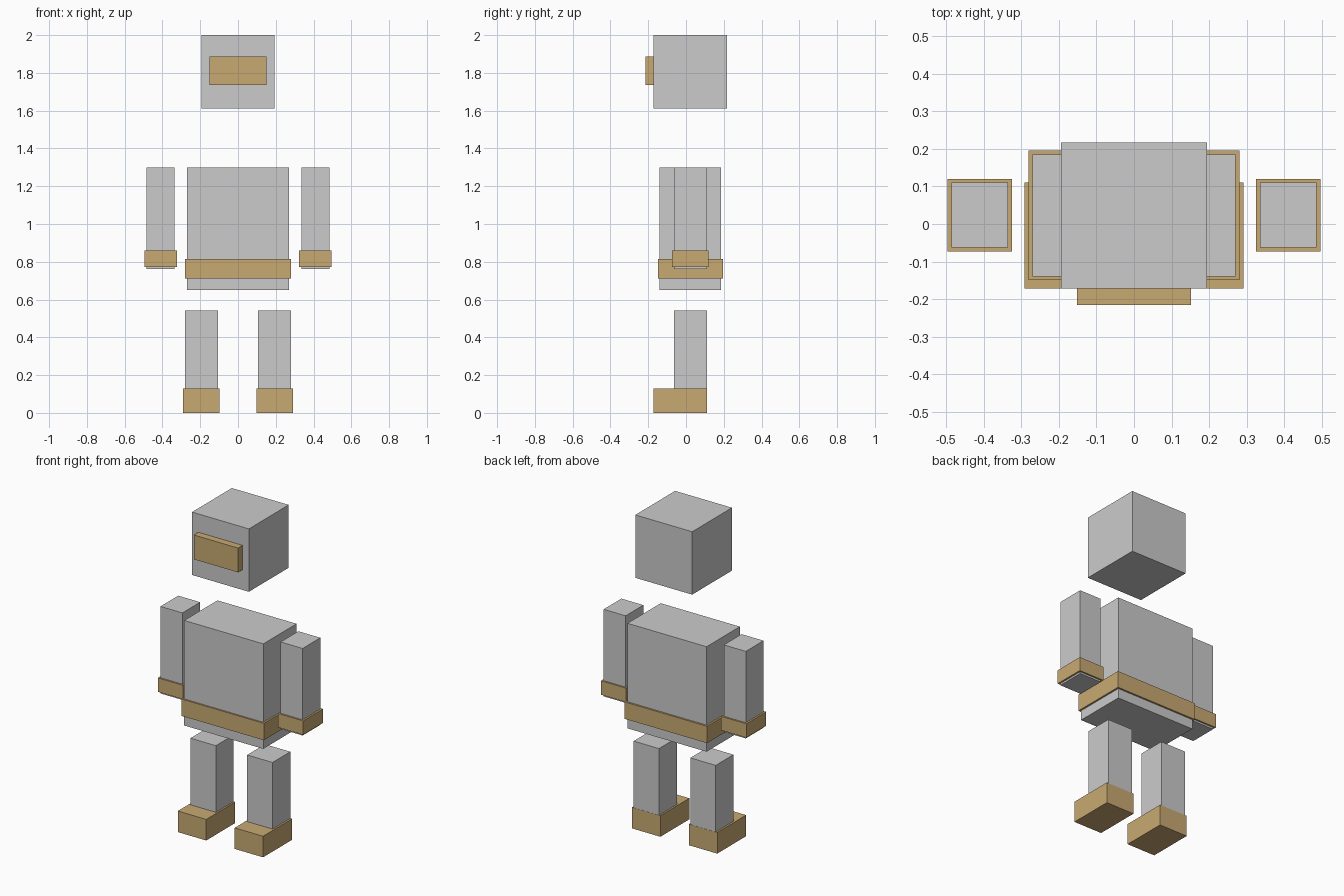
import bpy
from mathutils import Vector

if "Cube" in bpy.data.objects:
    bpy.data.objects.remove(bpy.data.objects["Cube"])

tan = bpy.data.materials.new("tan")
tan.diffuse_color = (0.58, 0.40, 0.17, 1)
tan.use_nodes = True
tan.node_tree.nodes["Principled BSDF"].inputs["Base Color"].default_value = tan.diffuse_color


def box(name, x, y, z, mat=None, mirror=False):
    """Box spanning the (min, max) ranges; optionally mirrored across x = 0."""
    lo, hi = Vector((x[0], y[0], z[0])), Vector((x[1], y[1], z[1]))
    bpy.ops.mesh.primitive_cube_add(size=1)
    ob = bpy.context.object
    ob.name = ob.data.name = name
    for v in ob.data.vertices:
        v.co = (lo + hi) / 2 + v.co * (hi - lo)
    if mat:
        ob.data.materials.append(mat)
    if mirror:
        ob.modifiers.new("mirror", 'MIRROR').use_mirror_merge = False
    return ob


# Head and visor
box("head", (-0.194, 0.194), (-0.171, 0.217), (1.612, 2.0))
box("visor", (-0.151, 0.151), (-0.215, -0.165), (1.737, 1.887), tan)

# Torso and belt
box("torso", (-0.27, 0.27), (-0.139, 0.185), (0.651, 1.299))
box("belt", (-0.281, 0.281), (-0.149, 0.196), (0.711, 0.815), tan)

# Arms and cuffs
box("arms", (0.335, 0.485), (-0.063, 0.11), (0.762, 1.299), mirror=True)
box("cuffs", (0.324, 0.496), (-0.073, 0.12), (0.773, 0.859), tan, True)

# Legs, ending just inside the boots
box("legs", (0.107, 0.28), (-0.063, 0.11), (0.11, 0.541), mirror=True)
box("boots", (0.097, 0.291), (-0.171, 0.111), (0.0, 0.13), tan, True)
